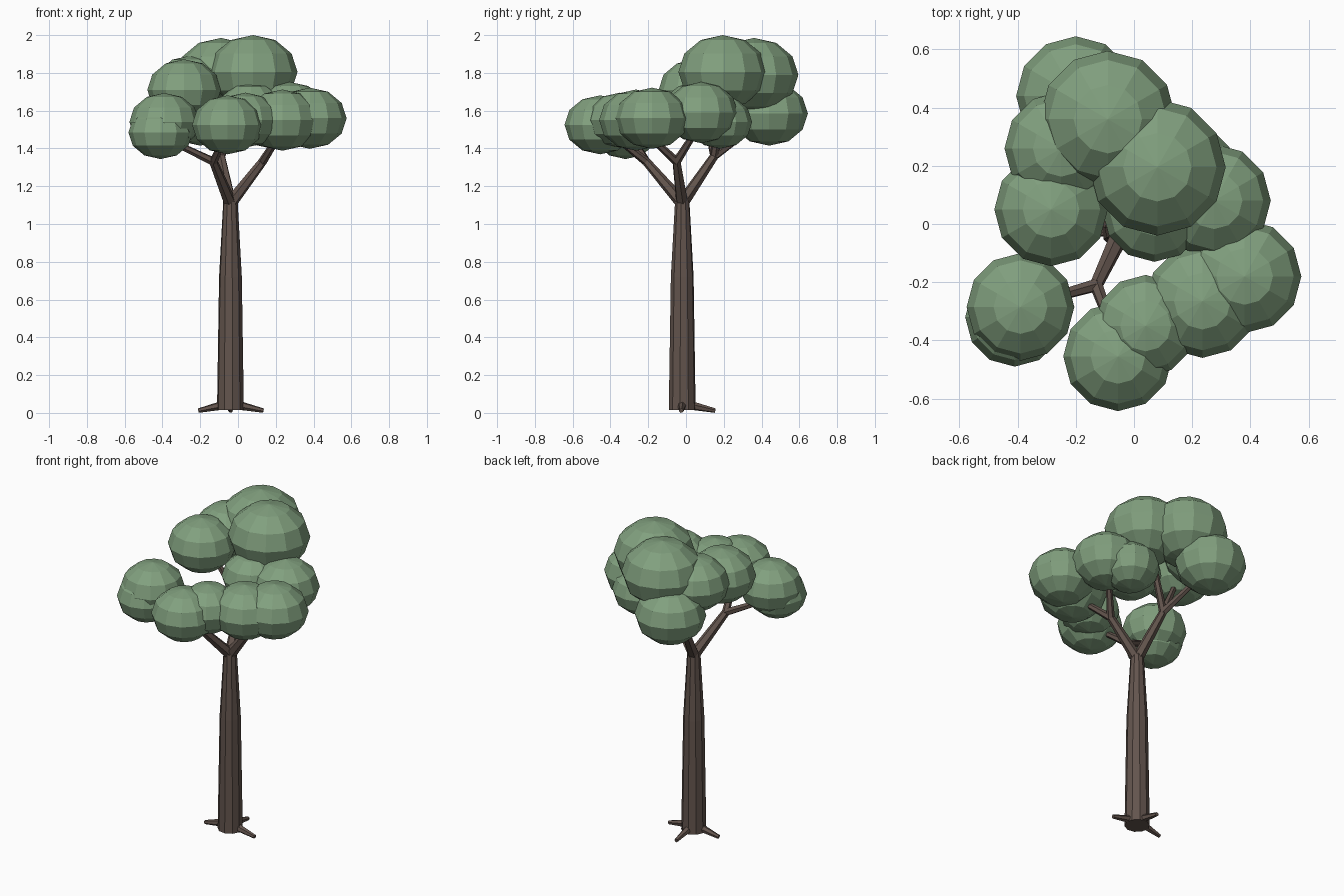
import bpy, bmesh, math
from mathutils import Vector

if "Cube" in bpy.data.objects:
    bpy.data.objects.remove(bpy.data.objects["Cube"])


def material(name, rgb):
    m = bpy.data.materials.new(name)
    m.diffuse_color = (*rgb, 1)
    m.use_nodes = True
    m.node_tree.nodes["Principled BSDF"].inputs["Base Color"].default_value = m.diffuse_color
    return m


BARK = material("bark", (0.125, 0.09, 0.075))
LEAF = material("leaf", (0.22, 0.35, 0.21))


def finish(name, bm, mat):
    me = bpy.data.meshes.new(name)
    bmesh.ops.recalc_face_normals(bm, faces=bm.faces)
    bm.to_mesh(me)
    bm.free()
    me.materials.append(mat)
    ob = bpy.data.objects.new(name, me)
    bpy.context.collection.objects.link(ob)
    return ob


def limb(name, points, radii, sides=8):
    """Tapered faceted tube through the points."""
    pts = [Vector(p) for p in points]
    bm = bmesh.new()
    rings = []
    for i, (p, r) in enumerate(zip(pts, radii)):
        d = (pts[min(i + 1, len(pts) - 1)] - pts[max(i - 1, 0)]).normalized()
        u = d.orthogonal().normalized() if i == 0 else (u - d * u.dot(d)).normalized()
        v = d.cross(u)
        rings.append([bm.verts.new(p + r * (math.cos(a) * u + math.sin(a) * v))
                      for a in (2 * math.pi * (k + 0.5) / sides for k in range(sides))])
    for a, b in zip(rings, rings[1:]):
        for k in range(sides):
            n = (k + 1) % sides
            bm.faces.new((a[k], a[n], b[n], b[k]))
    bm.faces.new(rings[0])
    bm.faces.new(rings[-1])
    return finish(name, bm, BARK)


def foliage(name, x, y, z, r):
    """Slightly flattened low-poly leaf clump."""
    bm = bmesh.new()
    bmesh.ops.create_uvsphere(bm, u_segments=12, v_segments=6, radius=r)
    bmesh.ops.scale(bm, vec=(1, 1, 0.83), verts=bm.verts)
    bmesh.ops.translate(bm, vec=(x, y, z), verts=bm.verts)
    return finish(name, bm, LEAF)


# Trunk
CX, CY = -0.04, -0.02
limb("trunk", [(CX, CY, 0.015), (CX, CY, 0.72), (CX, CY, 1.13)], [0.072, 0.061, 0.038], 10)

# Roots on three sides
for i, (dx, dy) in enumerate([(-0.17, -0.005), (0.175, -0.005), (0, 0.175)]):
    limb(f"root_{i + 1}", [(CX + dx * 0.2, CY + dy * 0.2, 0.042), (CX + dx, CY + dy, 0.012)],
         [0.025, 0.012], 6)

# Three boughs, each splitting into twigs
boughs = [
    ((-0.13, -0.21, 1.33), [(-0.38, -0.28, 1.45), (-0.06, -0.40, 1.48)]),
    ((0.13, -0.05, 1.33), [(0.23, -0.22, 1.49), (0.25, 0.07, 1.52)]),
    ((-0.09, 0.15, 1.36), [(-0.18, 0.38, 1.53), (0.05, 0.20, 1.72), (-0.24, 0.09, 1.64)]),
]
for i, (knee, tips) in enumerate(boughs):
    limb(f"bough_{i + 1}", [(CX, CY, 1.11), knee], [0.034, 0.023], 6)
    for j, tip in enumerate(tips):
        limb(f"twig_{i + 1}_{j + 1}", [knee, tip], [0.023, 0.015], 6)

# Leaf clumps: x, y, z, radius
clumps = [
    (0.08, 0.195, 1.805, 0.235), (-0.09, 0.36, 1.79, 0.235),
    (-0.20, 0.44, 1.585, 0.205), (-0.25, 0.26, 1.73, 0.195),
    (-0.285, 0.05, 1.71, 0.195), (0.275, 0.08, 1.59, 0.195),
    (0.18, 0.18, 1.54, 0.17), (0.07, 0.05, 1.60, 0.18),
    (0.38, -0.18, 1.56, 0.195), (0.235, -0.265, 1.55, 0.195),
    (-0.055, -0.455, 1.525, 0.188), (0.04, -0.35, 1.55, 0.175),
    (-0.39, -0.285, 1.54, 0.185), (-0.41, -0.32, 1.485, 0.17),
]
for i, c in enumerate(clumps):
    foliage(f"leaf_clump_{i + 1}", *c)
